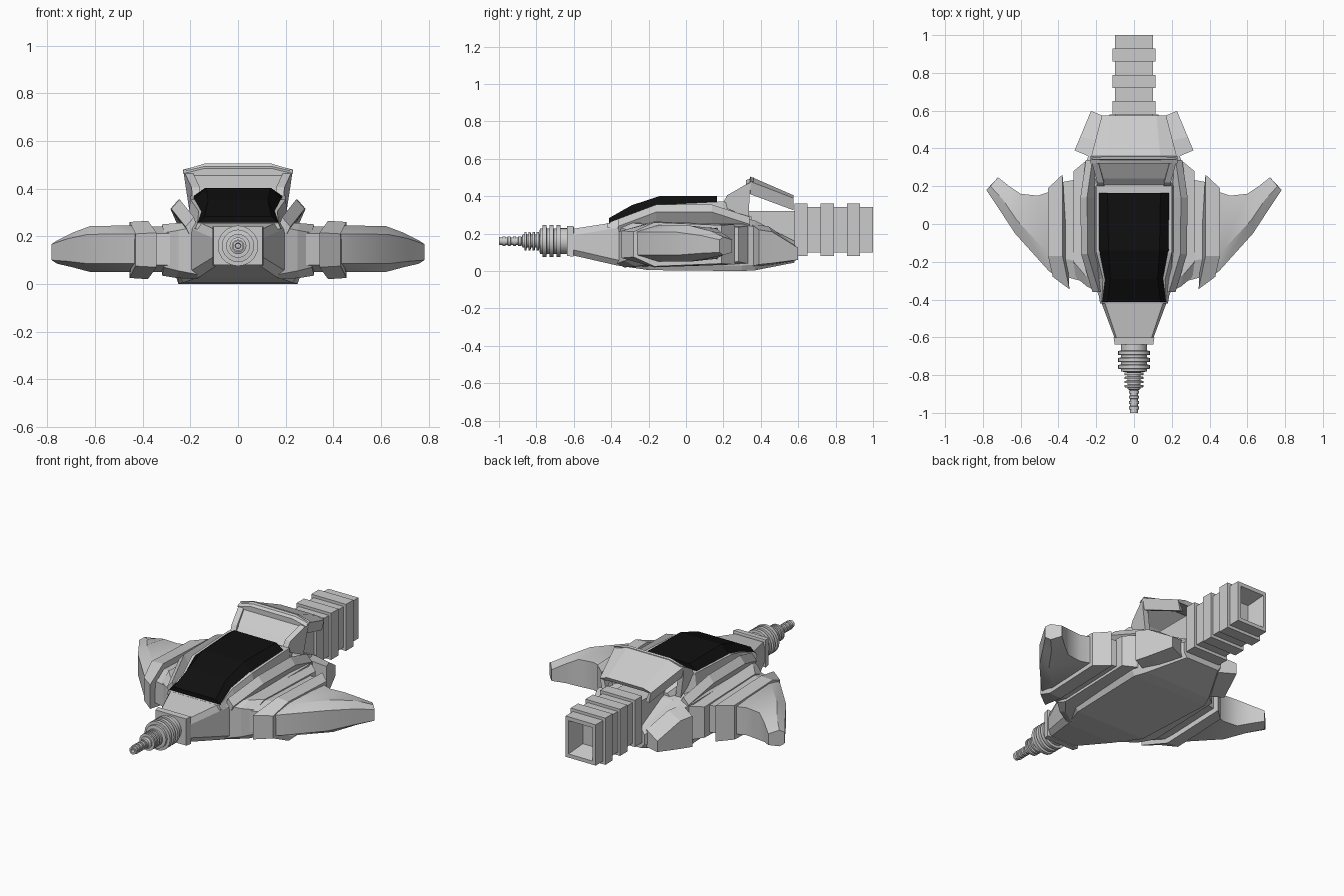
import bpy, bmesh, math

if "Cube" in bpy.data.objects:
    bpy.data.objects.remove(bpy.data.objects["Cube"])


def make(name, verts, faces, mirror=False, color=None, smooth=False):
    me = bpy.data.meshes.new(name)
    bm = bmesh.new()
    vs = [bm.verts.new(v) for v in verts]
    for f in faces:
        bm.faces.new([vs[i] for i in f])
    bmesh.ops.recalc_face_normals(bm, faces=bm.faces)
    bm.to_mesh(me)
    bm.free()
    ob = bpy.data.objects.new(name, me)
    bpy.context.collection.objects.link(ob)
    if mirror:
        ob.modifiers.new("mirror", 'MIRROR').use_mirror_merge = False
    if color:
        mat = bpy.data.materials.new(name)
        mat.diffuse_color = color
        mat.use_nodes = True
        mat.node_tree.nodes["Principled BSDF"].inputs["Base Color"].default_value = mat.diffuse_color
        me.materials.append(mat)
    if smooth:
        bpy.context.view_layer.objects.active = ob
        ob.select_set(True)
        bpy.ops.object.shade_smooth_by_angle(angle=math.radians(35))
        ob.select_set(False)
    return ob


def loft(name, loops, closed=True, **kw):
    # skin a row of equal-sized sections
    n = len(loops[0])
    verts = [p for l in loops for p in l]
    faces = []
    for s in range(len(loops) - 1):
        for i in range(n if closed else n - 1):
            j = (i + 1) % n
            faces.append((s*n + i, s*n + j, s*n + n + j, s*n + n + i))
    if closed:
        faces += [tuple(range(n)), tuple(range(len(verts) - n, len(verts)))]
    return make(name, verts, faces, **kw)


def sym(y, *half):
    # symmetric section in xz from a right-hand half profile, bottom to top
    return [(x, y, z) for x, z in half] + [(-x, y, z) for x, z in reversed(half)]


def blade(front, shoulder, rear, z0, z1, c):
    # wing section: blunt nose, full-height shoulder, slightly chamfered rear
    return [(*front, z0 + c), (*front, z1 - c), (*shoulder, z1),
            (*rear, z1 - .015), (*rear, z0 + .015), (*shoulder, z0)]


# hull
hull = [(-.61, .08, .085, .10, .19, .09, .225), (-.37, .16, .03, .19, .23, .17, .262),
        (-.2, .23, .005, .25, .24, .20, .27), (.3, .25, 0, .26, .25, .20, .285),
        (.37, .22, .004, .24, .235, .17, .27), (.58, .11, .045, .13, .13, .11, .16)]
loft("hull", [sym(y, (wb, zb), (wm, zb + .03), (wm, zm), (wt, zt))
              for y, wb, zb, wm, zm, wt, zt in hull])

# canopy frame and dark canopy
frame = [(-.42, .18, .17, .255), (-.29, .2, .165, .305), (-.15, .215, .20, .355),
         (.2, .215, .20, .372), (.35, .19, .12, .29)]
loft("canopy_frame", [sym(y, (wb, .23), (wt, z)) for y, wb, wt, z in frame])
glass = [(-.412, .172, .255, .14, .283), (-.29, .155, .303, .125, .352),
         (-.14, .188, .352, .135, .401), (.165, .188, .368, .14, .402)]
loft("canopy", [sym(y, (wb, zb - .02), (wb, zb), (wt, zt)) for y, wb, zb, wt, zt in glass],
     color=(.005, .005, .005, 1))

# flared rails beside the canopy
rail = [(-.36, .17, .24, .02, .03), (-.16, .20, .275, .06, .07), (.14, .20, .275, .065, .07),
        (.34, .19, .24, .04, .04)]
loft("canopy_rail", [[(x, y, z), (x + .035, y, z - .03), (x + .035 + dx*.75, y, z - .03 + dz),
                      (x + dx*.75, y, z + dz + .01)] for y, x, z, dx, dz in rail], mirror=True)

# hood roof, legs and recessed front plate
roof = loft("hood_roof", [sym(y, (c, zc), (b, zb), (a, za)) for y, c, zc, b, zb, a, za in
                          [(.345, .215, .41, .23, .478, .14, .505),
                           (.575, .155, .325, .17, .39, .12, .405)]], closed=False)
sol = roof.modifiers.new("thickness", 'SOLIDIFY')
sol.thickness = .025
sol.offset = -1 if roof.data.polygons[2].normal.z > 0 else 1
leg = [(.19, .35, .19), (.22, .405, .195), (.35, .48, .23), (.34, .41, .22), (.335, .28, .2)]
loft("hood_leg", [[(w - t, y, z) for y, z, w in leg] for t in (0, .035)], mirror=True)
loft("hood_front_plate", [[(-.19, y, z), (.19, y, z), (.19, y + .025, z - .02),
                          (-.19, y + .025, z - .02)] for y, z in [(.2, .36), (.24, .4), (.355, .475)]])
loft("hood_lip", [sym(y, (.2, z - .03), (.23, z - .022), (.14, z))
                  for y, z in [(.32, .485), (.36, .502)]])

# wing root, joint, collar and outer wing
loft("wing_root", [blade((.17, -.37), (.17, -.33), (.17, .35), .02, .262, .02),
                   blade((.25, -.33), (.26, -.27), (.26, .33), .025, .255, .03),
                   blade((.31, -.28), (.32, -.2), (.32, .28), .035, .25, .035)], mirror=True)
loft("wing_joint", [blade((.25, -.31), (.28, -.2), (.28, .24), .05, .242, .03),
                    blade((.36, -.28), (.39, -.18), (.39, .22), .05, .242, .03)], mirror=True)
loft("wing_collar", [blade((.342, -.345), (.378, -.17), (.378, .262), .02, .265, .05),
                     blade((.43, -.28), (.455, -.17), (.455, .19), .025, .26, .05)], mirror=True)
loft("outer_wing", [blade((.40, -.28), (.42, -.16), (.42, .18), .05, .245, .035),
                    blade((.45, -.25), (.47, -.14), (.51, .15), .05, .245, .035),
                    blade((.63, -.05), (.62, .02), (.60, .16), .05, .243, .035),
                    blade((.715, .08), (.695, .13), (.66, .20), .07, .215, .025),
                    blade((.782, .18), (.76, .20), (.72, .247), .085, .182, .015)],
     mirror=True, smooth=True)

# angled rear thruster blocks
block = [((.22, .35), (.315, .39), .025, .25), ((.19, .44), (.285, .46), .032, .24),
         ((.13, .56), (.228, .598), .05, .155)]
loft("rear_block", [[(*a, z0), (*b, z0 + .01), (*b, z1 - .03), (*a, z1)]
                    for a, b, z0, z1 in block], mirror=True)

# ribbed square tail with a hollow end
ys = [.33, .58] + [.58 + .07*i for i in range(1, 7)]
tail = []
for i in range(7):
    w, z0, z1 = (.115, .08, .36) if i % 2 else (.10, .098, .343)
    if i == 0:
        z1 = .32
    tail += [sym(ys[i], (w, z0), (w, z1)), sym(min(ys[i + 1], 1), (w, z0), (w, z1))]
tail += [sym(1, (.08, .12), (.08, .32)), sym(.90, (.055, .15), (.055, .29))]
loft("tail", tail)

# nose block and stepped ringed barrel
loft("nose_block", [sym(y, (w, .16 - h), (w, .16 + h)) for y, w, h in
                    [(-.6, .10, .075), (-.602, .108, .082), (-.637, .102, .08)]])
prof = [(-.62, .07), (-.67, .07)]
for y0, step, n, r, R in [(-.67, .037, 3, .068, .085), (-.785, .022, 4, .035, .05),
                          (-.88, .028, 4, .02, .026)]:
    for k in range(n):
        y = y0 - k*step
        prof += [(y, r), (y - .002, R), (y - step*.6, R), (y - step*.62, r)]
    prof.append((y0 - n*step, r))
prof += [(-1, .022), (-1, .012), (-.96, .01)]
N = 20
loft("barrel", [[(r*math.cos(2*math.pi*i/N), y, .16 + r*math.sin(2*math.pi*i/N))
                 for i in range(N)] for y, r in prof], smooth=True)
